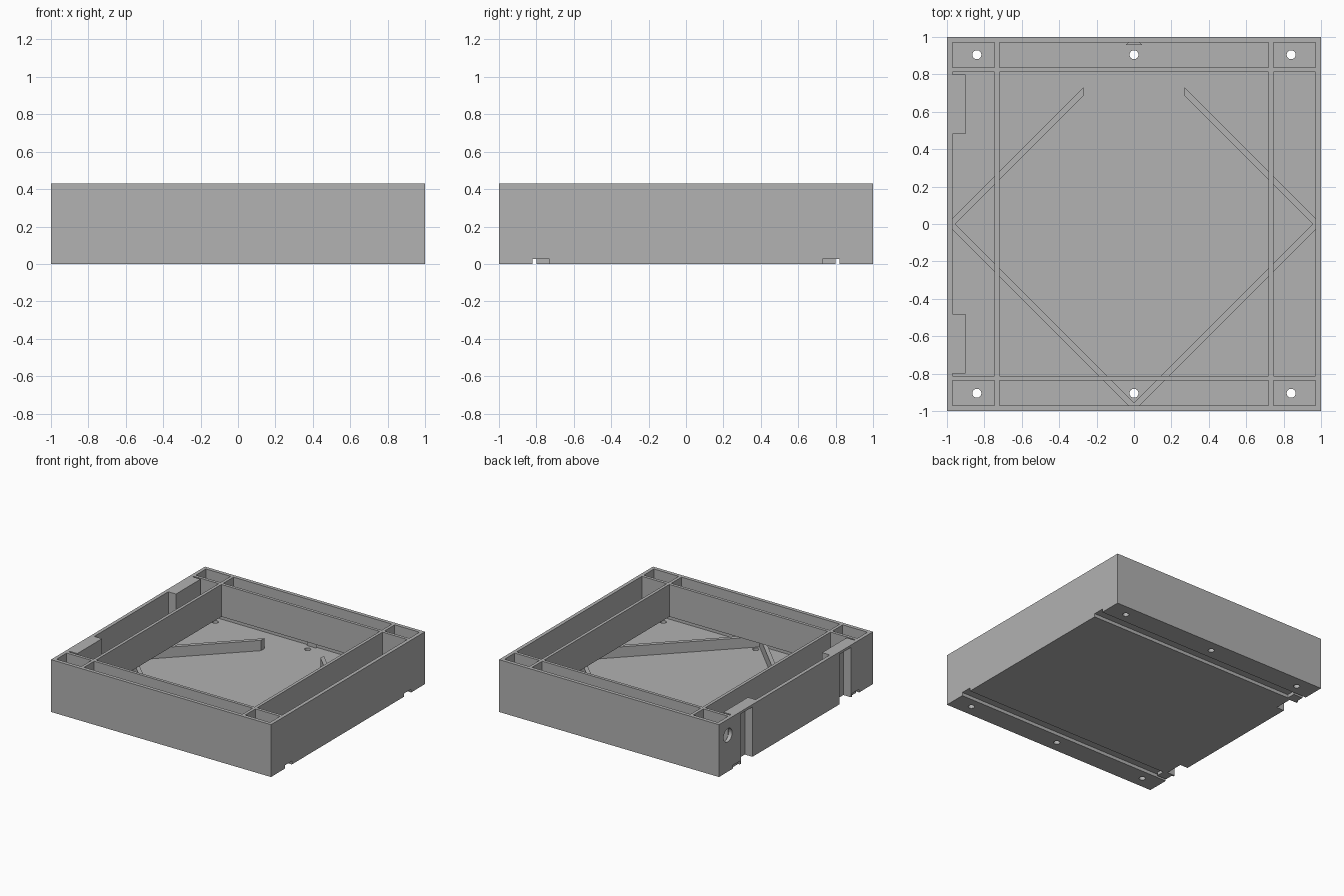
import bpy
import bmesh
from math import radians
from mathutils import Matrix, Vector

if "Cube" in bpy.data.objects:
    bpy.data.objects.remove(bpy.data.objects["Cube"], do_unlink=True)

HEIGHT, FLOOR, INNER = 0.43, 0.055, 0.97
BRACE_TOP, RIB_BOTTOM = 0.14, 0.165

grey = bpy.data.materials.new("plain grey")
grey.use_nodes = True
colour = (0.445, 0.445, 0.445, 1)
grey.diffuse_color = colour
grey.node_tree.nodes["Principled BSDF"].inputs["Base Color"].default_value = colour


def add_object(name, bm):
    mesh = bpy.data.meshes.new(name)
    bm.to_mesh(mesh)
    bm.free()
    mesh.materials.append(grey)
    obj = bpy.data.objects.new(name, mesh)
    bpy.context.collection.objects.link(obj)
    return obj


def box(name, x, y, z):
    """Box from three (low, high) ranges."""
    bm = bmesh.new()
    size = Vector([b - a for a, b in (x, y, z)])
    mid = Vector([(a + b) / 2 for a, b in (x, y, z)])
    bmesh.ops.create_cube(bm, size=1, matrix=Matrix.Translation(mid) @ Matrix.Diagonal(size).to_4x4())
    return add_object(name, bm)


def prism(name, centre, radius, depth, sides=24, tilt=0):
    bm = bmesh.new()
    matrix = Matrix.Translation(centre) @ Matrix.Rotation(tilt, 4, "Y")
    bmesh.ops.create_cone(bm, cap_ends=True, segments=sides, radius1=radius,
                          radius2=radius, depth=depth, matrix=matrix)
    return add_object(name, bm)


def combine(target, tool, operation="DIFFERENCE"):
    """Apply an exact boolean and discard its helper."""
    tool.hide_render = True
    mod = target.modifiers.new("combine", "BOOLEAN")
    mod.operation, mod.object, mod.solver = operation, tool, "EXACT"
    bpy.context.view_layer.update()
    graph = bpy.context.evaluated_depsgraph_get()
    mesh = bpy.data.meshes.new_from_object(target.evaluated_get(graph))
    target.modifiers.clear()
    target.data = mesh
    bpy.data.objects.remove(tool, do_unlink=True)


# Open tray with four walls and a floor
tray = box("tray", (-1, 1), (-1, 1), (0, HEIGHT))
combine(tray, box("cavity", (-INNER, INNER), (-INNER, INNER), (FLOOR, 1)))

# Rail grooves under the floor, blocked by two slotted side blocks
for side in (-1, 1):
    def span(a, b):
        return sorted((side * a, side * b))
    combine(tray, box("groove", (-2, 2), span(0.73, 0.82), (-1, 0.027)))
    combine(tray, box("side_block", (-0.985, -0.9), span(0.48, 0.8), (0, HEIGHT)), "UNION")
    combine(tray, box("slot", (-2, -0.93), span(0.565, 0.715), (-1, HEIGHT - 0.02)))

# Screw holes in the floor and a cable hole in the left-hand wall
for x in (-0.84, 0, 0.84):
    for y in (-0.905, 0.905):
        combine(tray, prism("screw_hole", (x, y, 0), 0.024, 0.3))
combine(tray, prism("cable_hole", (-1, 0.885, 0.3), 0.055, 0.12, 32, radians(90)))

# Crossing ribs raised above the floor
ribs = None
for side in (-1, 1):
    low, high = sorted((side * 0.72, side * 0.745))
    long_rib = box("rib_grid", (low, high), (-INNER, INNER), (RIB_BOTTOM, HEIGHT))
    if ribs:
        combine(ribs, long_rib, "UNION")
    else:
        ribs = long_rib
for side in (-1, 1):
    low, high = sorted((side * 0.813, side * 0.838))
    combine(ribs, box("cross_rib", (-INNER, INNER), (low, high), (RIB_BOTTOM, HEIGHT)), "UNION")

# Low diamond brace on the floor, open at the back
mid_z = (FLOOR + BRACE_TOP) / 2
brace = prism("diamond_brace", (0, 0, mid_z), 1, BRACE_TOP - FLOOR, 4)
combine(brace, prism("diamond_gap", (0, 0, mid_z), 0.955, 1, 4))
combine(brace, box("trim", (-INNER, INNER), (-INNER, INNER), (-1, 1)), "INTERSECT")
combine(brace, box("back_gap", (-0.27, 0.27), (0.5, 0.956), (-1, 1)))

# Smooth only the round hole walls
for obj in (tray, ribs, brace):
    bpy.ops.object.select_all(action="DESELECT")
    obj.select_set(True)
    bpy.context.view_layer.objects.active = obj
    bpy.ops.object.shade_smooth_by_angle(angle=radians(30))
